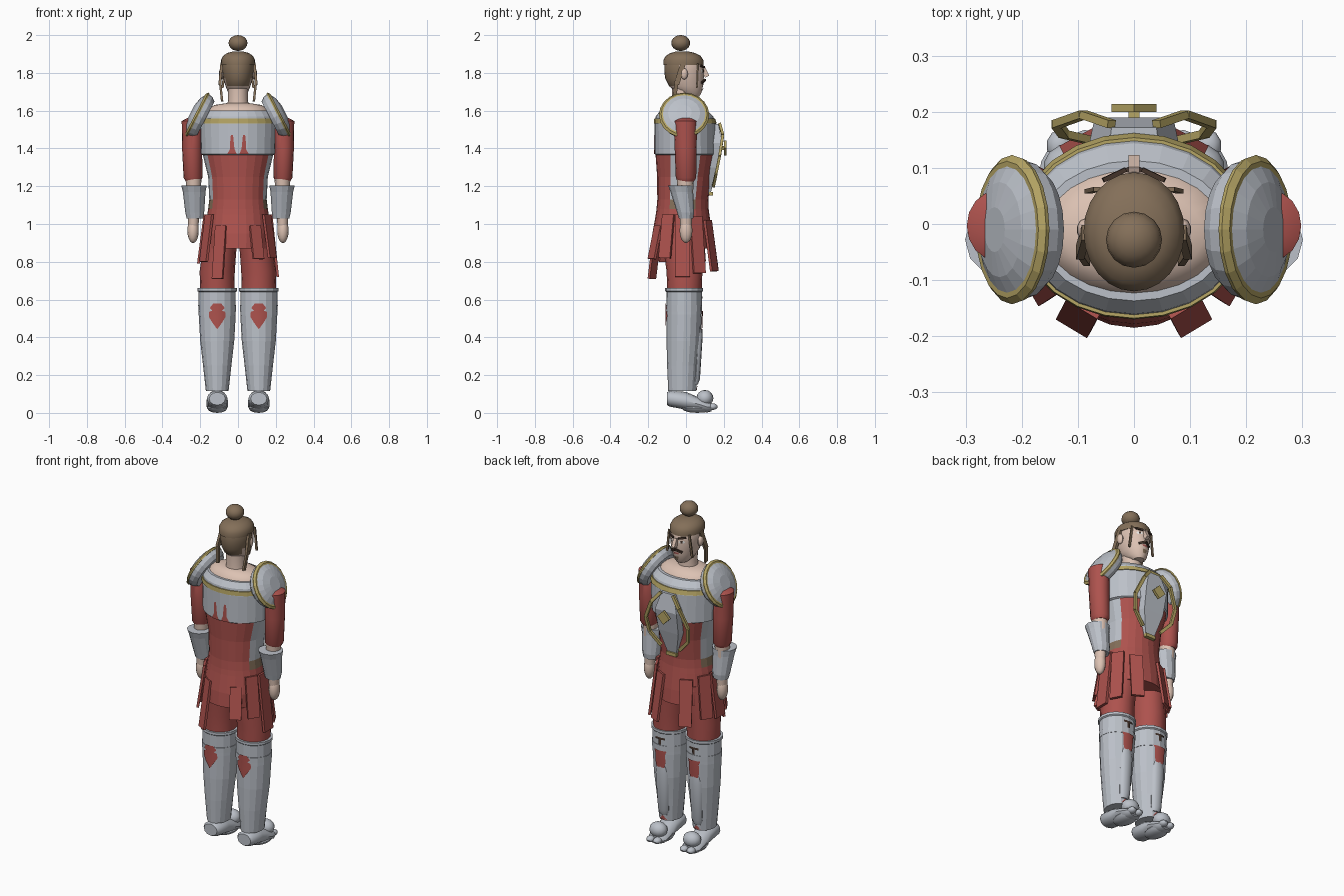
import bpy, bmesh, math
from mathutils import Vector, Matrix

COLORS = {"red cloth": (0.42, 0.085, 0.075), "steel": (0.50, 0.53, 0.58), "skin": (0.72, 0.54, 0.45),
          "hair brown": (0.23, 0.16, 0.10), "gold": (0.47, 0.38, 0.13), "dark brown": (0.06, 0.035, 0.025),
          "eye white": (0.8, 0.8, 0.78), "lip red": (0.4, 0.10, 0.09)}
MATS = {}
for key, c in COLORS.items():
    MATS[key] = bpy.data.materials.new(key)
    MATS[key].diffuse_color = (*c, 1)


def finish(name, bm, color, smooth=True):
    """Turn a bmesh into an object; color is a name or a rule(center, normal) -> name."""
    bmesh.ops.recalc_face_normals(bm, faces=bm.faces)
    me = bpy.data.meshes.new(name)
    used = []
    for f in bm.faces:
        key = color if isinstance(color, str) else color(f.calc_center_median(), f.normal)
        if key not in used:
            used.append(key)
            me.materials.append(MATS[key])
        f.material_index = used.index(key)
    bm.to_mesh(me)
    bm.free()
    ob = bpy.data.objects.new(name, me)
    bpy.context.collection.objects.link(ob)
    if smooth:
        bpy.ops.object.select_all(action='DESELECT')
        ob.select_set(True)
        bpy.context.view_layer.objects.active = ob
        bpy.ops.object.shade_smooth_by_angle(angle=math.radians(40))
    return ob


def loft(name, rings, color, n=16, smooth=True, matrix=None):
    """Stack of ellipses (z, cx, cy, rx, ry) with capped ends."""
    bm = bmesh.new()
    rows = [[bm.verts.new((cx + rx * math.cos(2 * math.pi * i / n), cy + ry * math.sin(2 * math.pi * i / n), z))
             for i in range(n)] for z, cx, cy, rx, ry in rings]
    for a, b in zip(rows, rows[1:]):
        for i in range(n):
            j = (i + 1) % n
            bm.faces.new((a[i], a[j], b[j], b[i]))
    bm.faces.new(rows[0])
    bm.faces.new(rows[-1])
    if matrix:
        bm.transform(matrix)
    return finish(name, bm, color, smooth)


def ball(name, center, radii, color, u=16, v=10):
    bm = bmesh.new()
    bmesh.ops.create_uvsphere(bm, u_segments=u, v_segments=v, radius=1,
                              matrix=Matrix.Translation(center) @ Matrix.Diagonal((*radii, 1)))
    return finish(name, bm, color)


def bar(name, a, b, w, t, color, out=(0, 1, 0)):
    """Flat bar from a to b, width w, thickness t along the direction out."""
    a, b, out = Vector(a), Vector(b), Vector(out)
    side = (b - a).cross(out).normalized()
    out = side.cross(b - a).normalized()
    bm = bmesh.new()
    m = Matrix((side * w, out * t, b - a)).transposed().to_4x4()
    bmesh.ops.create_cube(bm, size=1, matrix=Matrix.Translation((a + b) / 2) @ m)
    return finish(name, bm, color, False)


def patch(name, rows, rings, side, color, off=0.004):
    """Painted mark on a loft; rows are (z, x, half width), side is -1 back or +1 front."""
    def y_at(x, z):
        for p, q in zip(rings, rings[1:]):
            if p[0] <= z <= q[0]:
                t = (z - p[0]) / (q[0] - p[0])
                _, cx, cy, rx, ry = [u + (v - u) * t for u, v in zip(p, q)]
                return cy + side * (ry * math.sqrt(max(0, 1 - ((x - cx) / rx) ** 2)) + off)
    bm = bmesh.new()
    grid = [[bm.verts.new((x + w * k / 3, y_at(x + w * k / 3, z), z)) for k in range(-3, 4)] for z, x, w in rows]
    for a, b in zip(grid, grid[1:]):
        for k in range(6):
            bm.faces.new((a[k], a[k + 1], b[k + 1], b[k]))
    return finish(name, bm, color)


# torso: red tunic under a steel breastplate, steel and a belt at the sides
TORSO = [(0.87, 0, -0.02, 0.165, 0.165), (0.95, 0, -0.02, 0.175, 0.158), (1.05, 0, -0.018, 0.163, 0.142),
         (1.08, 0, -0.018, 0.158, 0.138), (1.13, 0, -0.017, 0.152, 0.135), (1.25, 0, -0.01, 0.158, 0.143),
         (1.365, 0, -0.003, 0.186, 0.158), (1.37, 0, -0.003, 0.198, 0.163), (1.53, 0, -0.004, 0.202, 0.162),
         (1.57, 0, -0.008, 0.195, 0.152), (1.60, 0, -0.012, 0.172, 0.125)]


def torso_color(c, n):
    if c.z > 1.366:
        return "steel"
    if abs(n.x) > 0.85 and c.z > 1.08:
        return "hair brown" if c.z < 1.13 else "steel"
    return "red cloth"


loft("torso", TORSO, torso_color, 24, False)
loft("collar_band", [(1.533, 0, -0.004, 0.206, 0.166), (1.558, 0, -0.007, 0.202, 0.161)], "gold", 24, False)
for s in (-1, 1):
    patch("back_spike", [(1.37, s * 0.032, 0.025), (1.40, s * 0.03, 0.011), (1.43, s * 0.032, 0.01),
                         (1.47, s * 0.032, 0.006)], TORSO, -1, "red cloth")

# shoulders, neck and head
loft("shoulders", [(1.58, 0, -0.013, 0.17, 0.118), (1.61, 0, -0.014, 0.155, 0.105),
                   (1.63, 0, -0.018, 0.125, 0.078), (1.64, 0, -0.02, 0.06, 0.055)], "skin", 24)
loft("neck", [(1.62, 0, -0.02, 0.058, 0.056), (1.66, 0, -0.02, 0.052, 0.052), (1.73, 0, -0.02, 0.052, 0.055)], "skin")
HEAD = [(1.675, 0, 0.035, 0.03, 0.035), (1.695, 0, 0.018, 0.052, 0.064), (1.73, 0, 0, 0.066, 0.09),
        (1.77, 0, -0.008, 0.078, 0.102), (1.81, 0, -0.01, 0.083, 0.105), (1.85, 0, -0.012, 0.084, 0.102),
        (1.89, 0, -0.015, 0.068, 0.083)]
loft("head", HEAD, lambda c, n: "hair brown" if c.y < -0.045 and c.z > 1.73 else "skin", 24)
loft("hair_cap", [(1.843, 0, -0.014, 0.088, 0.106), (1.868, 0, -0.014, 0.09, 0.106), (1.89, 0, -0.015, 0.079, 0.092),
                  (1.905, 0, -0.017, 0.058, 0.066), (1.914, 0, -0.02, 0.025, 0.03)], "hair brown", 24)
ball("hair_bun", (0, -0.028, 1.958), (0.05, 0.05, 0.042), "hair brown")

# face
bar("nose", (0, 0.09, 1.825), (0, 0.112, 1.78), 0.02, 0.025, "skin")
patch("mouth", [(1.735, 0, 0.014), (1.745, 0, 0.02)], HEAD, 1, "lip red")
patch("goatee", [(1.698, 0, 0.008), (1.72, 0, 0.014)], HEAD, 1, "hair brown")
for s in (-1, 1):
    patch("eye", [(1.803, s * 0.034, 0.009), (1.81, s * 0.034, 0.016), (1.818, s * 0.034, 0.01)], HEAD, 1, "eye white")
    patch("iris", [(1.804, s * 0.034, 0.005), (1.818, s * 0.034, 0.006)], HEAD, 1, "dark brown", 0.006)
    bar("eyebrow", (s * 0.015, 0.097, 1.83), (s * 0.055, 0.078, 1.838), 0.01, 0.008, "dark brown")
    bar("moustache", (0, 0.1, 1.763), (s * 0.035, 0.083, 1.748), 0.012, 0.01, "dark brown")
    ball("ear", (s * 0.088, -0.01, 1.795), (0.014, 0.02, 0.03), "skin", 10, 8)
    # loose locks beside the face
    bar("side_lock", (s * 0.086, -0.015, 1.85), (s * 0.096, -0.05, 1.74), 0.028, 0.014, "hair brown", (1, 0, 0))
    bar("side_lock_tip", (s * 0.096, -0.048, 1.76), (s * 0.084, -0.065, 1.65), 0.02, 0.012, "hair brown", (1, 0, 0))
    bar("front_lock", (s * 0.066, 0.062, 1.85), (s * 0.082, 0.058, 1.72), 0.012, 0.008, "hair brown")

# breastplate front: tapered steel plate, gold straps and badge
bm = bmesh.new()
PLATE = [(1.16, 0.028, 0.13), (1.30, 0.065, 0.165), (1.43, 0.07, 0.19), (1.53, 0.04, 0.172)]
rows = [[bm.verts.new(p) for p in ((-w, y, z), (w, y, z), (w * 1.15, y - 0.05, z), (-w * 1.15, y - 0.05, z))]
        for z, w, y in PLATE]
for a, b in zip(rows, rows[1:]):
    for i in range(4):
        bm.faces.new((a[i], a[(i + 1) % 4], b[(i + 1) % 4], b[i]))
bm.faces.new(rows[0])
bm.faces.new(rows[-1])
finish("front_plate", bm, "steel", False)
bar("plate_tip", (-0.033, 0.132, 1.16), (0.033, 0.132, 1.16), 0.02, 0.02, "gold")
bar("badge", (-0.02, 0.207, 1.382), (0.02, 0.207, 1.422), 0.057, 0.014, "gold")
bar("badge_stem", (0, 0.18, 1.402), (0, 0.2, 1.402), 0.02, 0.02, "gold", (0, 0, 1))
for s in (-1, 1):
    pts = [(s * 0.04, 0.178, 1.53), (s * 0.09, 0.195, 1.47), (s * 0.138, 0.178, 1.36),
           (s * 0.125, 0.16, 1.27), (s * 0.06, 0.145, 1.2)]
    for a, b in zip(pts, pts[1:]):
        bar("gold_strap", a, b, 0.018, 0.014, "gold")

# skirt flaps around the hips: angle, top, bottom, width
for deg, top, bottom, w in ((-121, 0.99, 0.71, 0.065), (-59, 0.99, 0.815, 0.065), (180, 1.05, 0.79, 0.08),
                            (0, 1.05, 0.72, 0.08), (-150, 1.05, 0.8, 0.07), (-30, 1.05, 0.82, 0.07),
                            (62, 1.02, 0.75, 0.07), (118, 1.02, 0.76, 0.07), (152, 1.04, 0.8, 0.07),
                            (28, 1.04, 0.74, 0.07)):
    c, s = math.cos(math.radians(deg)), math.sin(math.radians(deg))
    bar("skirt_flap", (0.175 * c, 0.15 * s - 0.018, top), (0.21 * c, 0.19 * s - 0.018, bottom), w, 0.014,
        "red cloth", (c, s, 0))

for s in (-1, 1):
    # arm
    loft("sleeve", [(1.225, s * 0.238, 0, 0.038, 0.042), (1.245, s * 0.238, 0, 0.05, 0.054),
                    (1.40, s * 0.243, -0.002, 0.053, 0.058), (1.545, s * 0.245, -0.003, 0.053, 0.062),
                    (1.56, s * 0.235, -0.003, 0.035, 0.045)], "red cloth")
    loft("forearm", [(0.99, s * 0.236, 0, 0.027, 0.03), (1.26, s * 0.235, -0.005, 0.043, 0.046)], "skin")
    loft("bracer", [(1.03, s * 0.228, 0, 0.044, 0.038), (1.06, s * 0.229, -0.002, 0.05, 0.045),
                    (1.17, s * 0.232, -0.022, 0.06, 0.06), (1.205, s * 0.233, -0.028, 0.068, 0.067)], "steel", 12, False)
    ball("hand", (s * 0.238, 0, 0.965), (0.03, 0.034, 0.066), "skin", 12, 10)
    # shoulder guard: shallow domed disc with a gold rim
    m = Matrix.Translation((s * 0.213, -0.01, 1.575)) @ Vector((s * 0.89, 0, 0.46)).to_track_quat('Z', 'Y').to_matrix().to_4x4()
    loft("shoulder_guard", [(h, 0, 0, r, r) for h, r in ((-0.045, 0.105), (-0.025, 0.122), (0, 0.127), (0.012, 0.118),
                                                         (0.03, 0.085), (0.04, 0.04))], "steel", 20, False, m)
    loft("guard_rim", [(h, 0, 0, r, r) for h, r in ((-0.003, 0.13), (0.005, 0.133), (0.015, 0.122))], "gold", 20, False, m)

    # leg: red thigh, steel greave with rim and knee band
    x = s * 0.11
    loft("thigh", [(0.62, x, -0.008, 0.09, 0.09), (0.75, x, -0.008, 0.093, 0.095),
                   (0.98, s * 0.085, -0.015, 0.085, 0.12)], "red cloth")
    SHIN = [(0.115, x, -0.02, 0.06, 0.074), (0.25, x, -0.018, 0.075, 0.082), (0.38, x, -0.013, 0.09, 0.09),
            (0.52, x, -0.01, 0.098, 0.093), (0.64, x, -0.01, 0.098, 0.094), (0.645, x, -0.01, 0.105, 0.1),
            (0.66, x, -0.01, 0.105, 0.1)]
    loft("greave", SHIN, "steel", 16, False)
    loft("knee_band", [(0.538, x, -0.01, 0.1, 0.0955), (0.57, x, -0.01, 0.1005, 0.096)], "steel", 16, False)
    patch("back_heart", [(0.445, x, 0.002), (0.48, x, 0.027), (0.51, x, 0.045), (0.535, x, 0.042),
                         (0.542, x, 0.025), (0.555, x, 0.04), (0.578, x, 0.022)], SHIN, -1, "red cloth", 0.006)
    patch("knee_patch", [(0.44, x, 0.026), (0.47, x, 0.032), (0.52, x, 0.032), (0.54, x, 0.04)], SHIN, 1, "red cloth", 0.006)
    patch("knee_mark_stem", [(0.575, x, 0.008), (0.605, x, 0.008)], SHIN, 1, "dark brown")
    patch("knee_mark_bar", [(0.605, x, 0.03), (0.617, x, 0.03)], SHIN, 1, "dark brown")
    loft("shin_guard", [(0.15, x, 0.045, 0.025, 0.018), (0.18, x, 0.052, 0.033, 0.022), (0.40, x, 0.066, 0.04, 0.022),
                        (0.445, x, 0.068, 0.03, 0.018)], "steel", 12)
    patch("ankle_mark", [(0.122, x, 0.022), (0.145, x, 0.004)], SHIN, 1, "red cloth")

    # foot: boot swept along y, with a round toe cap
    to_y = Matrix(((1, 0, 0, x), (0, 0, 1, 0), (0, 1, 0, 0), (0, 0, 0, 1)))
    loft("boot", [(-0.1, 0, 0.075, 0.043, 0.034), (-0.085, 0, 0.075, 0.055, 0.042), (0, 0, 0.064, 0.056, 0.047),
                  (0.07, 0, 0.045, 0.058, 0.036), (0.11, 0, 0.032, 0.056, 0.03), (0.135, 0, 0.03, 0.042, 0.022)],
         "steel", 12, True, to_y)
    ball("toe_cap", (x, 0.1, 0.078), (0.052, 0.045, 0.043), "steel", 14, 8)
    for dx in (-0.022, 0.022):
        ball("toe", (x + dx, 0.14, 0.033), (0.024, 0.028, 0.018), "steel", 10, 6)
    ball("sole", (x, 0.06, 0.026), (0.055, 0.085, 0.026), "steel", 14, 6)
